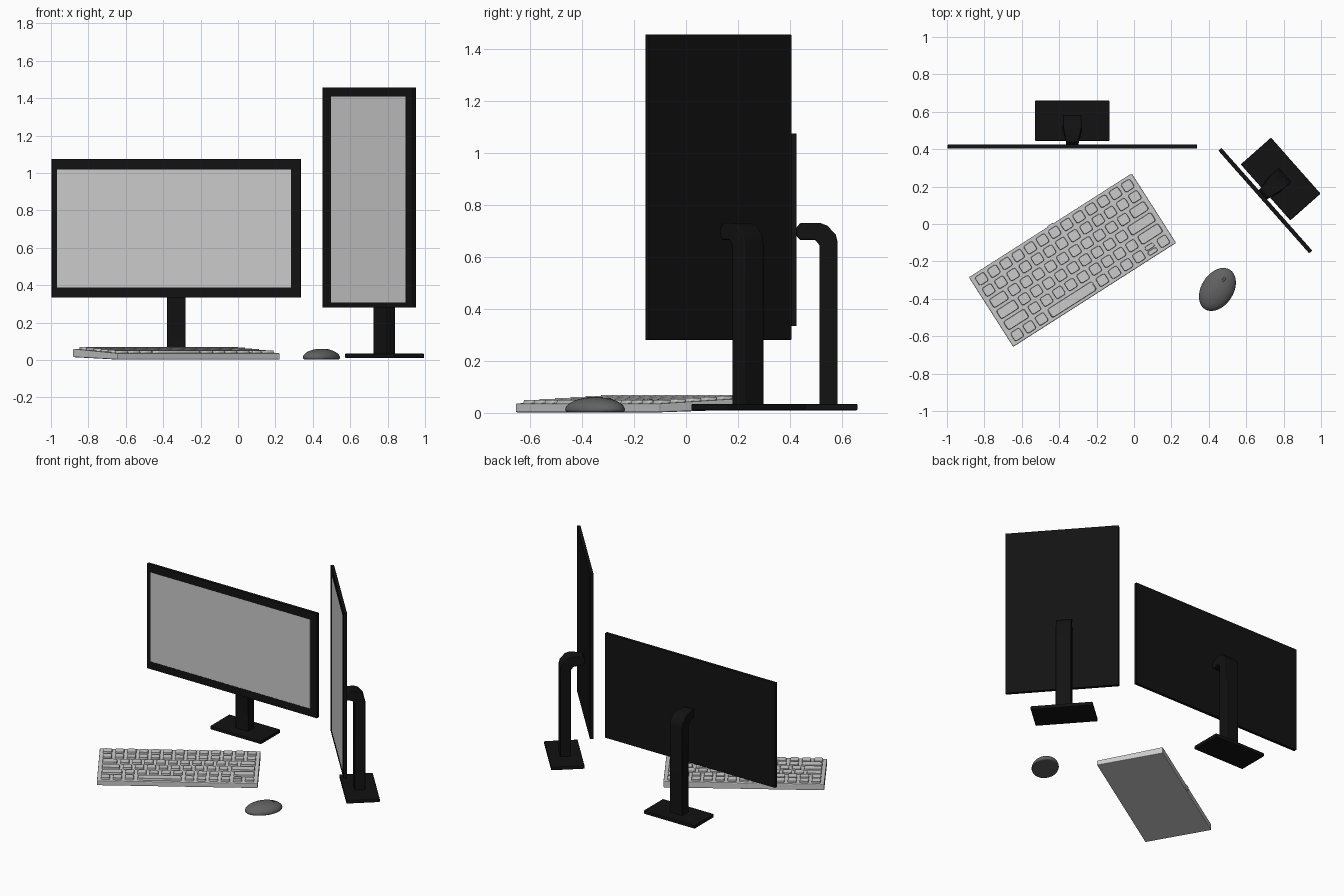
import bpy, bmesh, math
from mathutils import Matrix, Vector

if "Cube" in bpy.data.objects:
    bpy.data.objects.remove(bpy.data.objects["Cube"])


def material(name, v):
    m = bpy.data.materials.new(name)
    m.diffuse_color = (v, v, v, 1)
    m.use_nodes = True
    m.node_tree.nodes["Principled BSDF"].inputs["Base Color"].default_value = m.diffuse_color
    return m


BLACK = material("black_plastic", 0.006)
DARK = material("dark_grey", 0.12)


def place(x, y, deg):
    return Matrix.Translation((x, y, 0)) @ Matrix.Rotation(math.radians(deg), 4, 'Z')


def finish(name, bm, mat=None, frame=Matrix(), bevel=0, seg=2, smooth=False):
    bmesh.ops.recalc_face_normals(bm, faces=bm.faces)
    me = bpy.data.meshes.new(name)
    bm.to_mesh(me)
    bm.free()
    ob = bpy.data.objects.new(name, me)
    bpy.context.collection.objects.link(ob)
    ob.matrix_world = frame
    if mat:
        me.materials.append(mat)
    if bevel:
        b = ob.modifiers.new("bevel", 'BEVEL')
        b.width, b.segments, b.limit_method = bevel, seg, 'ANGLE'
    if smooth:
        bpy.ops.object.select_all(action='DESELECT')
        ob.select_set(True)
        bpy.context.view_layer.objects.active = ob
        bpy.ops.object.shade_smooth_by_angle(angle=math.radians(40))
    return ob


def add_box(bm, c, s, taper=1.0):
    vs = bmesh.ops.create_cube(bm, size=1)['verts']
    for v in vs:
        k = taper if v.co.z > 0 else 1
        v.co = Vector((c[0] + v.co.x * s[0] * k, c[1] + v.co.y * s[1] * k, c[2] + v.co.z * s[2]))
    return vs


def add_prism(bm, profile, width):
    """Extrude a (y, z) profile along x; width(y) gives the local width."""
    sides = [[bm.verts.new((s * width(y) / 2, y, z)) for y, z in profile] for s in (-1, 1)]
    a, b = sides
    n = len(a)
    bm.faces.new(a)
    bm.faces.new(b[::-1])
    for i in range(n):
        j = (i + 1) % n
        bm.faces.new((a[i], b[i], b[j], a[j]))


def rect(bm, x0, x1, z0, z1, y):
    return [bm.verts.new(p) for p in ((x0, y, z0), (x1, y, z0), (x1, y, z1), (x0, y, z1))]


ARM = [(0.01, 0.712), (0.026, 0.731), (0.102, 0.731), (0.13, 0.721), (0.163, 0.685),
       (0.17, 0.655), (0.17, 0.025), (0.1, 0.025), (0.1, 0.645), (0.084, 0.665),
       (0.026, 0.665), (0.01, 0.682)]


def monitor(name, frame, outer, inner, stand_x):
    # casing with a shallow recess for the screen
    bm = bmesh.new()
    loops = [rect(bm, *outer, 0.011), rect(bm, *outer, -0.011),
             rect(bm, *inner, -0.011), rect(bm, *inner, -0.007)]
    for a, b in zip(loops, loops[1:]):
        for i in range(4):
            bm.faces.new((a[i], a[(i + 1) % 4], b[(i + 1) % 4], b[i]))
    bm.faces.new(loops[0])
    bm.faces.new(loops[-1])
    finish(name + "_casing", bm, BLACK, frame, 0.0018)
    # screen panel
    bm = bmesh.new()
    x0, x1, z0, z1 = inner
    add_box(bm, ((x0 + x1) / 2, -0.0085, (z0 + z1) / 2), (x1 - x0, 0.003, z1 - z0))
    finish(name + "_screen", bm, None, frame)
    # bent arm, narrower where it meets the casing
    sframe = frame @ Matrix.Translation((stand_x, 0, 0))
    bm = bmesh.new()
    add_prism(bm, ARM, lambda y: 0.066 if y < 0.05 else 0.1)
    finish(name + "_stand_arm", bm, BLACK, sframe, 0.004, 2, True)
    # base plate
    bm = bmesh.new()
    add_box(bm, (0, 0.138, 0.022), (0.4, 0.216, 0.025))
    finish(name + "_stand_base", bm, BLACK, sframe, 0.005, 2)


monitor("wide_monitor", place(-0.33, 0.414, 0),
        (-0.666, 0.666, 0.334, 1.075), (-0.638, 0.613, 0.388, 1.019), 0)
monitor("upright_monitor", place(0.702, 0.125, -48.5),
        (-0.366, 0.366, 0.281, 1.456), (-0.296, 0.303, 0.307, 1.409), -0.032)

# keyboard body: a wedge, thicker at the back
KB = place(-0.329, -0.193, 32.55)
bm = bmesh.new()
add_prism(bm, [(-0.2205, 0.002), (-0.2205, 0.036), (0.2205, 0.06), (0.2205, 0.015)], lambda y: 1.033)
finish("keyboard_body", bm, None, KB, 0.005, 2)

# cable socket on the back edge
bm = bmesh.new()
add_box(bm, (0, 0.218, 0.042), (0.036, 0.014, 0.032))
finish("keyboard_cable_socket", bm, None, KB, 0.004, 2)

# keys: each row lists key widths in units, 13 units in all
PU, PV = 0.0772, 0.0706
ROWS = [[1] * 13, [1] * 13, [1.5] + [1] * 10 + [1.5], [1.75] + [1] * 9 + [2.25],
        [2] + [1] * 9 + [2], [1, 1, 1, 4, 1, 1, 1, 1, 0, 1]]
bm = bmesh.new()
for r, row in enumerate(ROWS):
    v = 0.1765 - r * PV
    u = -6.5 * PU
    z = 0.048 + v * 0.0544 + 0.002
    for w in row:
        if w == 0:
            # stacked pair of half-height keys
            for dv in (-0.015, 0.015):
                add_box(bm, (u + PU / 2, v + dv, z), (PU - 0.018, 0.025, 0.02), 0.9)
            w = 1
        else:
            add_box(bm, (u + w * PU / 2, v, z), (w * PU - 0.018, PV - 0.015, 0.02), 0.94)
        u += w * PU
bmesh.ops.bevel(bm, geom=[e for e in bm.edges if abs(e.verts[0].co.z - e.verts[1].co.z) > 0.01],
                offset=0.012, offset_type='OFFSET', segments=3, profile=0.5, affect='EDGES', clamp_overlap=True)
finish("keyboard_keys", bm, None, KB, 0.002, 1, True)

# mouse: low dome with a flat underside
MS = place(0.446, -0.35, 57.5)
bm = bmesh.new()
bmesh.ops.create_uvsphere(bm, u_segments=40, v_segments=24, radius=1)
for v in bm.verts:
    x, y, z = v.co
    v.co = (x * 0.125, y * 0.086, 0.012 + z * 0.048 if z > 0 else max(0.003, 0.012 + z * 0.03))
bmesh.ops.dissolve_limit(bm, angle_limit=0.001, verts=bm.verts, edges=bm.edges)
finish("mouse_body", bm, DARK, MS, smooth=True)

# scroll wheel
bm = bmesh.new()
bmesh.ops.create_cone(bm, cap_ends=True, segments=24, radius1=0.02, radius2=0.02, depth=0.014,
                      matrix=Matrix.Translation((0.06, 0, 0.038)) @ Matrix.Rotation(math.pi / 2, 4, 'X'))
finish("mouse_wheel", bm, DARK, MS, 0.003, 2, True)
